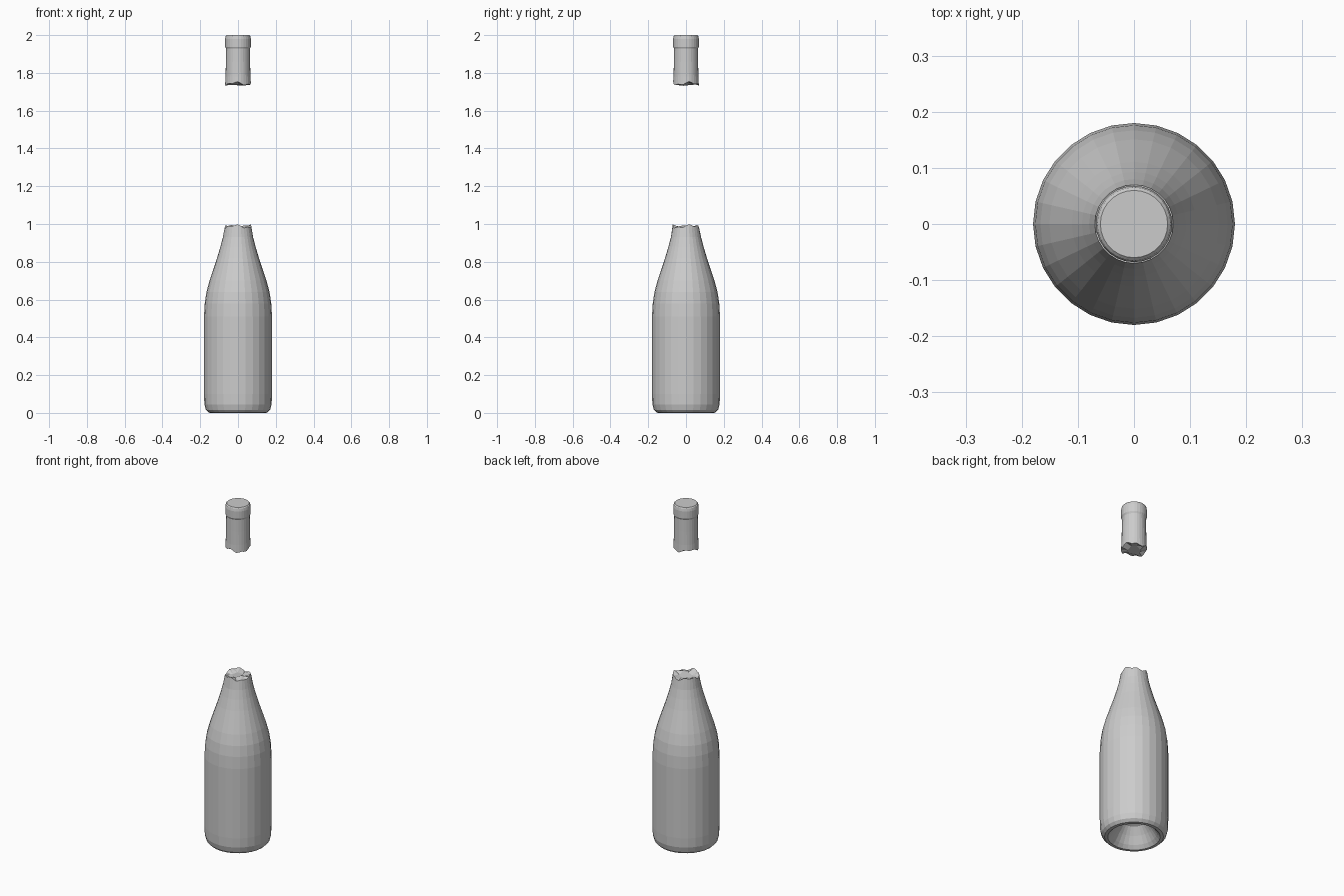
import bpy, bmesh, math, random

if "Cube" in bpy.data.objects:
    bpy.data.objects.remove(bpy.data.objects["Cube"])

SEG = 28


def lathe(name, profile, jag_start=None, jag_end=None, seg=SEG):
    """Spin (radius, z) points; ends close with a fan. A jag function gives rim offsets."""
    bm = bmesh.new()
    rings = []
    for i, (r, z) in enumerate(profile):
        jag = jag_start if i == 0 else jag_end if i == len(profile) - 1 else None
        ring = []
        for k in range(seg):
            a = 2 * math.pi * k / seg
            ring.append(bm.verts.new((r * math.cos(a), r * math.sin(a), z + (jag(a) if jag else 0))))
        rings.append(ring)
    for lo, hi in zip(rings, rings[1:]):
        for k in range(seg):
            n = (k + 1) % seg
            bm.faces.new((lo[k], lo[n], hi[n], hi[k]))
    # close both ends; broken ends get a faceted inner ring
    for ring, (r, z), jag in ((rings[0], profile[0], jag_start), (rings[-1], profile[-1], jag_end)):
        if not jag:
            bm.faces.new(ring)
            continue
        m = seg // 4
        inner = []
        for j in range(m):
            a = 2 * math.pi * (j * 4 + 2) / seg
            inner.append(bm.verts.new((r * 0.5 * math.cos(a), r * 0.5 * math.sin(a),
                                       z + random.uniform(-0.012, 0.008))))
        for j in range(m):
            for t in range(4):
                bm.faces.new((ring[j * 4 + t], ring[(j * 4 + t + 1) % seg], inner[j]))
            bm.faces.new((ring[(j * 4 + 4) % seg], inner[(j + 1) % m], inner[j]))
        bm.faces.new(inner)
    bmesh.ops.recalc_face_normals(bm, faces=bm.faces)
    me = bpy.data.meshes.new(name)
    bm.to_mesh(me)
    bm.free()
    ob = bpy.data.objects.new(name, me)
    bpy.context.collection.objects.link(ob)
    return ob


def break_line(a):
    return 0.007 * math.sin(3 * a + 0.6) + 0.005 * math.sin(7 * a)


random.seed(4)

# bottle body: hollow punt underneath, straight wall, sloped shoulder, broken neck
lathe("bottle_body", [
    (0.03, 0.115), (0.065, 0.10), (0.095, 0.06), (0.12, 0.02), (0.138, 0.004),
    (0.155, 0.005), (0.17, 0.016), (0.178, 0.045), (0.18, 0.10), (0.18, 0.51),
    (0.176, 0.58), (0.167, 0.64), (0.151, 0.70), (0.131, 0.76), (0.111, 0.82),
    (0.093, 0.88), (0.08, 0.93), (0.07, 0.987)], jag_end=break_line)

# separated neck top: broken lower edge, slim neck, lip ring
lathe("bottle_neck_top", [
    (0.068, 1.743), (0.066, 1.78), (0.064, 1.86), (0.063, 1.928), (0.068, 1.938),
    (0.068, 1.98), (0.065, 1.995), (0.06, 2.0)], jag_start=break_line)

# settle the standing rim on the floor
low = min(v.co.z for v in bpy.data.objects["bottle_body"].data.vertices)
for v in bpy.data.objects["bottle_body"].data.vertices:
    if v.co.z < 0.01:
        v.co.z -= low
